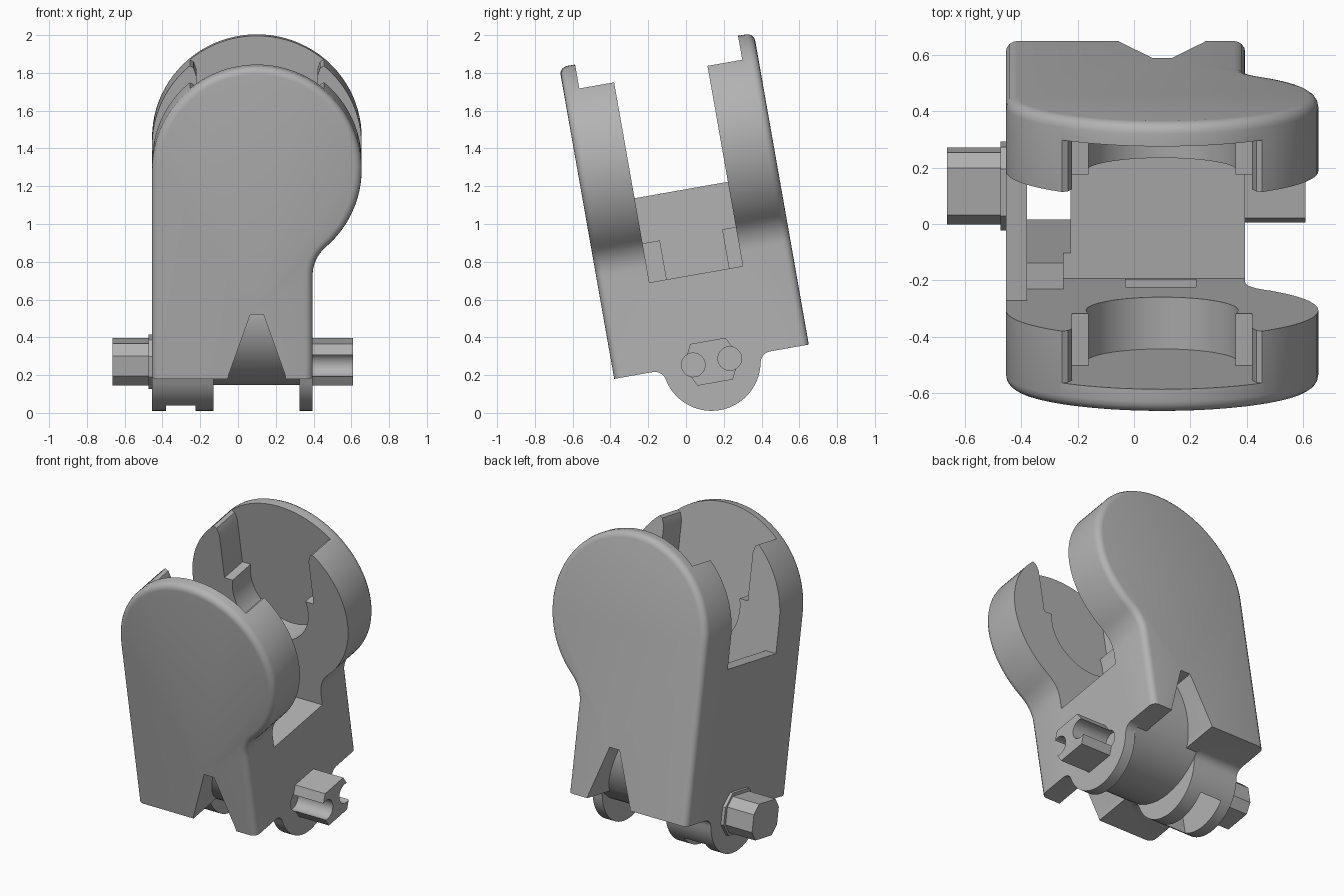
import bpy, bmesh, math
from mathutils import Vector

cube = bpy.data.objects.get("Cube")
if cube:
    bpy.data.objects.remove(cube, do_unlink=True)

TILT = math.radians(10)
ORIGIN = (0, -0.38, 0.18)
DEPTH = 1.046            # front face to back face
MID = DEPTH / 2
CX, CZ, R = 0.10, 1.12, 0.555   # round head
LEFT, RIGHT = -0.455, 0.395

grey = bpy.data.materials.new("plain grey")
grey.use_nodes = True
grey.diffuse_color = (0.45, 0.45, 0.45, 1)
grey.node_tree.nodes["Principled BSDF"].inputs["Base Color"].default_value = (0.45, 0.45, 0.45, 1)


def arc(cx, cy, r, a0, a1, n):
    """Points on an arc, angles in degrees."""
    angles = [math.radians(a0 + (a1 - a0) * i / n) for i in range(n + 1)]
    return [(cx + r * math.cos(a), cy + r * math.sin(a)) for a in angles]


def prism(name, points, axis, start, end, bevel=0):
    """Extrude a profile along x or y; optionally round its two end rims."""
    bm = bmesh.new()

    def place(p, d):
        return Vector((p[0], d, p[1])) if axis == "y" else Vector((d, p[0], p[1]))
    rings = [[bm.verts.new(place(p, d)) for p in points] for d in (start, end)]
    caps = [bm.faces.new(ring) for ring in rings]
    n = len(points)
    for i in range(n):
        j = (i + 1) % n
        bm.faces.new((rings[0][i], rings[0][j], rings[1][j], rings[1][i]))
    bmesh.ops.recalc_face_normals(bm, faces=bm.faces)
    if bevel:
        rims = [e for c in caps for e in c.edges if max(v.co.z for v in e.verts) > 0.001]
        bmesh.ops.bevel(bm, geom=rims, offset=bevel, segments=4, profile=0.5, affect="EDGES")
    mesh = bpy.data.meshes.new(name)
    bm.to_mesh(mesh)
    bm.free()
    mesh.materials.append(grey)
    obj = bpy.data.objects.new(name, mesh)
    bpy.context.collection.objects.link(obj)
    obj.location = ORIGIN
    obj.rotation_euler = (TILT, 0, 0)
    return obj


def box(name, x0, x1, y0, y1, z0, z1):
    return prism(name, [(x0, z0), (x1, z0), (x1, z1), (x0, z1)], "y", y0, y1)


def combine(target, tool, operation):
    """Apply a boolean and discard the tool."""
    bpy.context.view_layer.update()
    mod = target.modifiers.new("shape", "BOOLEAN")
    mod.operation, mod.solver, mod.object = operation, "EXACT", tool
    bpy.context.view_layer.objects.active = target
    bpy.ops.object.modifier_apply(modifier=mod.name)
    bpy.data.objects.remove(tool, do_unlink=True)


def smooth(obj):
    bpy.ops.object.select_all(action="DESELECT")
    obj.select_set(True)
    bpy.context.view_layer.objects.active = obj
    bpy.ops.object.shade_smooth_by_angle(angle=math.radians(32))


# housing outline: straight left side, round head, filleted neck on the right
FILLET = 0.2
fx = RIGHT + FILLET
fz = CZ - math.sqrt((R + FILLET) ** 2 - (fx - CX) ** 2)
neck = math.degrees(math.atan2(fz - CZ, fx - CX))
outline = [(LEFT, 0), (RIGHT, 0)]
outline += arc(fx, fz, FILLET, 180, 180 + neck, 8)[:-1]
outline += arc(CX, CZ, R, neck, 180, 56)
housing = prism("housing", outline, "y", 0, DEPTH, bevel=0.04)

# open gap between the two cheeks, leaving a thin wall and shoulders on one side
gap = [(-1, 0.923), (-0.38, 0.923), (-0.38, 0.68), (-0.25, 0.68),
       (-0.25, 0.47), (1, 0.47), (1, 2), (-1, 2)]
combine(housing, prism("gap_cutter", gap, "y", 0.272, DEPTH - 0.272), "DIFFERENCE")

# keyhole pocket inside both cheeks: a slot with ledges above a round seat
LEDGE, SEAT = 1.19, 0.27
a = math.degrees(math.asin((LEDGE - CZ) / SEAT))
side = [(0.32, LEDGE), (0.32, 1.49), (0.335, 1.535), (0.38, 1.56), (0.42, 2)]
pocket = arc(CX, CZ, SEAT, 180 - a, 360 + a, 36)
pocket += [(CX + x, z) for x, z in side] + [(CX - x, z) for x, z in reversed(side)]
combine(housing, prism("pocket_cutter", pocket, "y", 0.085, DEPTH - 0.085), "DIFFERENCE")

# tapered notch through the bottom of both cheeks
notch = [(-0.07, -0.1), (-0.05, 0.02), (0.065, 0.345), (0.135, 0.345), (0.25, 0.02), (0.27, -0.1)]
combine(housing, prism("notch_cutter", notch, "y", -0.1, DEPTH + 0.1), "DIFFERENCE")

# rounded core behind the notches
core = arc(MID, 0.28, 0.4, 160, 380, 32)
combine(housing, prism("core", core, "x", -0.15, 0.35), "UNION")

# round hinge lugs with small fillets where they meet the base
LUG, FL = 0.26, 0.06
reach = math.sqrt((LUG + FL) ** 2 - FL ** 2)
t = math.degrees(math.atan2(FL, reach))
half = arc(reach, -FL, FL, 90, 180 - t, 5) + arc(0, 0, LUG, -t, -90, 14)[1:]
lug = [(MID + y, z) for y, z in half] + [(MID - y, z) for y, z in reversed(half[:-1])]
lug += [(MID - reach, 0.1), (MID + reach, 0.1)]
for x0, x1 in ((LEFT, -0.13), (0.325, RIGHT)):
    combine(housing, prism("lug", lug, "x", x0, x1), "UNION")

# through slot beside the thin wall, and a shallow window low on the front cheek
combine(housing, box("slot_cutter", -0.38, -0.225, 0.365, 0.70, -0.5, 0.9), "DIFFERENCE")
combine(housing, box("window_cutter", -0.03, 0.22, 0.23, 0.30, 0.48, 0.64), "DIFFERENCE")

# plain pivot stub with a flared collar
def stub_profile(grow=0):
    quarter = [(0.13 + grow, 0.055), (0.085, 0.112 + grow)]
    loop = quarter + [(-y, z) for y, z in reversed(quarter)]
    loop += [(-y, -z) for y, z in loop]
    return [(MID + y, z) for y, z in loop]


right_stub = prism("right_stub", stub_profile(), "x", -0.665, LEFT + 0.02)
right_collar = prism("right_stub_collar", stub_profile(0.02), "x", LEFT - 0.02, LEFT + 0.02)

# hexagonal pivot stub with two round grooves
hexagon = [(MID + y, z) for y, z in ((0.15, 0), (0.095, 0.112), (-0.095, 0.112),
                                     (-0.15, 0), (-0.095, -0.112), (0.095, -0.112))]
left_stub = prism("left_stub", hexagon, "x", RIGHT - 0.03, 0.61)
for s in (-1, 1):
    for part in (left_stub, housing):
        groove = arc(MID + s * 0.098, 0, 0.063, 0, 345, 23)
        combine(part, prism("groove_cutter", groove, "x", 0.36, 0.7), "DIFFERENCE")

for part in (housing, right_stub, right_collar, left_stub):
    smooth(part)
